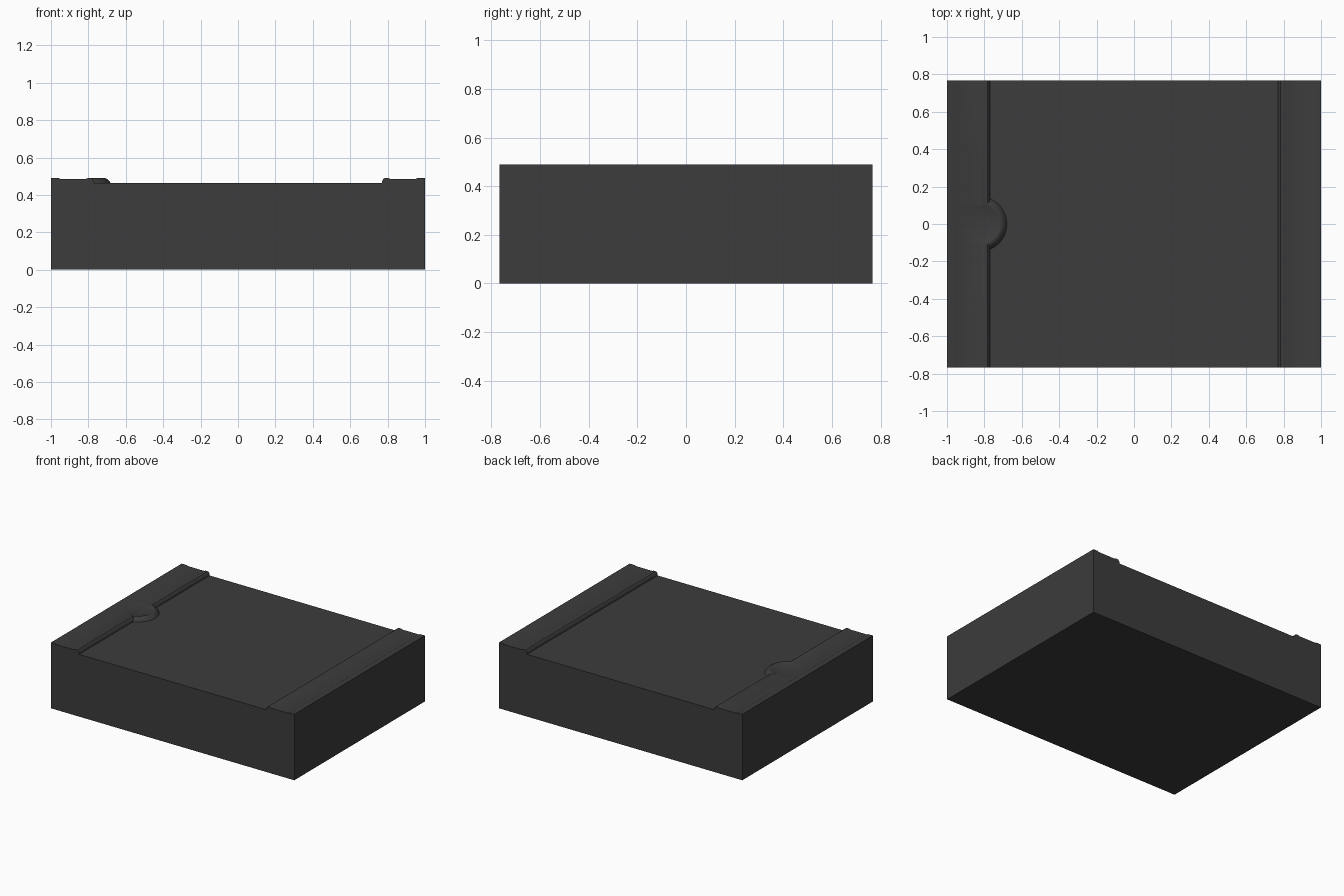
import bpy, bmesh, math

if "Cube" in bpy.data.objects:
    bpy.data.objects.remove(bpy.data.objects["Cube"])

HY = 0.767            # half depth
N = 20                # arc steps on the rounded tab
FOOT, CX, R = -0.77, -0.826, 0.146   # lip foot, tab centre, tab radius


def lip_row(d, d_arc):
    """Lip line moved inward by d (straight) / d_arc (round tab)."""
    x, r = FOOT - d, R - d_arc
    a = math.acos(max(-1, min(1, (x - CX) / r)))
    arc = [(CX + r * math.cos(a * t), r * math.sin(a * t))
           for t in (2 * i / N - 1 for i in range(N + 1))]
    return [(x, -HY)] + arc + [(x, HY)]


def straight_row(x, like):
    return [(x, p[1]) for p in like]


# Rounded raised lip with the tab, from foot to inner edge
foot = lip_row(0, 0)
lip = [(foot, 0.463), (lip_row(0.001, 0.008), 0.474),
       (lip_row(0.006, 0.018), 0.484), (lip_row(0.014, 0.030), 0.49),
       (lip_row(0.034, 0.036), 0.49), (lip_row(0.045, 0.045), 0.485)]
inner = lip[-1][0]

# Right-hand lip and rims: x, z
right = [(0.77, 0.463), (0.771, 0.474), (0.776, 0.484), (0.784, 0.49),
         (0.804, 0.49), (0.815, 0.485), (0.95, 0.485), (0.96, 0.49),
         (1, 0.49), (1, 0)]
left = [(-0.95, 0.485), (-0.96, 0.49), (-1, 0.49), (-1, 0)]

rows = lip + [(straight_row(x, inner), z) for x, z in left]
rows += [(straight_row(x, foot), z) for x, z in reversed(right)]

# Skin the closed profile along y and cap both ends
bm = bmesh.new()
grid = [[bm.verts.new((x, y, z)) for x, y in row] for row, z in rows]
count, cols = len(grid), len(grid[0])
for i in range(count):
    a, b = grid[i], grid[(i + 1) % count]
    for j in range(cols - 1):
        bm.faces.new((a[j], a[j + 1], b[j + 1], b[j]))
for j in (0, cols - 1):
    bm.faces.new([row[j] for row in grid])
bmesh.ops.recalc_face_normals(bm, faces=bm.faces)
mesh = bpy.data.meshes.new("tray_block")
bm.to_mesh(mesh)
bm.free()
block = bpy.data.objects.new("tray_block", mesh)
bpy.context.collection.objects.link(block)

# Dark grey finish
mat = bpy.data.materials.new("dark_grey")
mat.diffuse_color = (0.045, 0.045, 0.045, 1)
mat.use_nodes = True
mat.node_tree.nodes["Principled BSDF"].inputs["Base Color"].default_value = mat.diffuse_color
mesh.materials.append(mat)

bpy.context.view_layer.objects.active = block
block.select_set(True)
bpy.ops.object.shade_smooth_by_angle(angle=math.radians(30))
